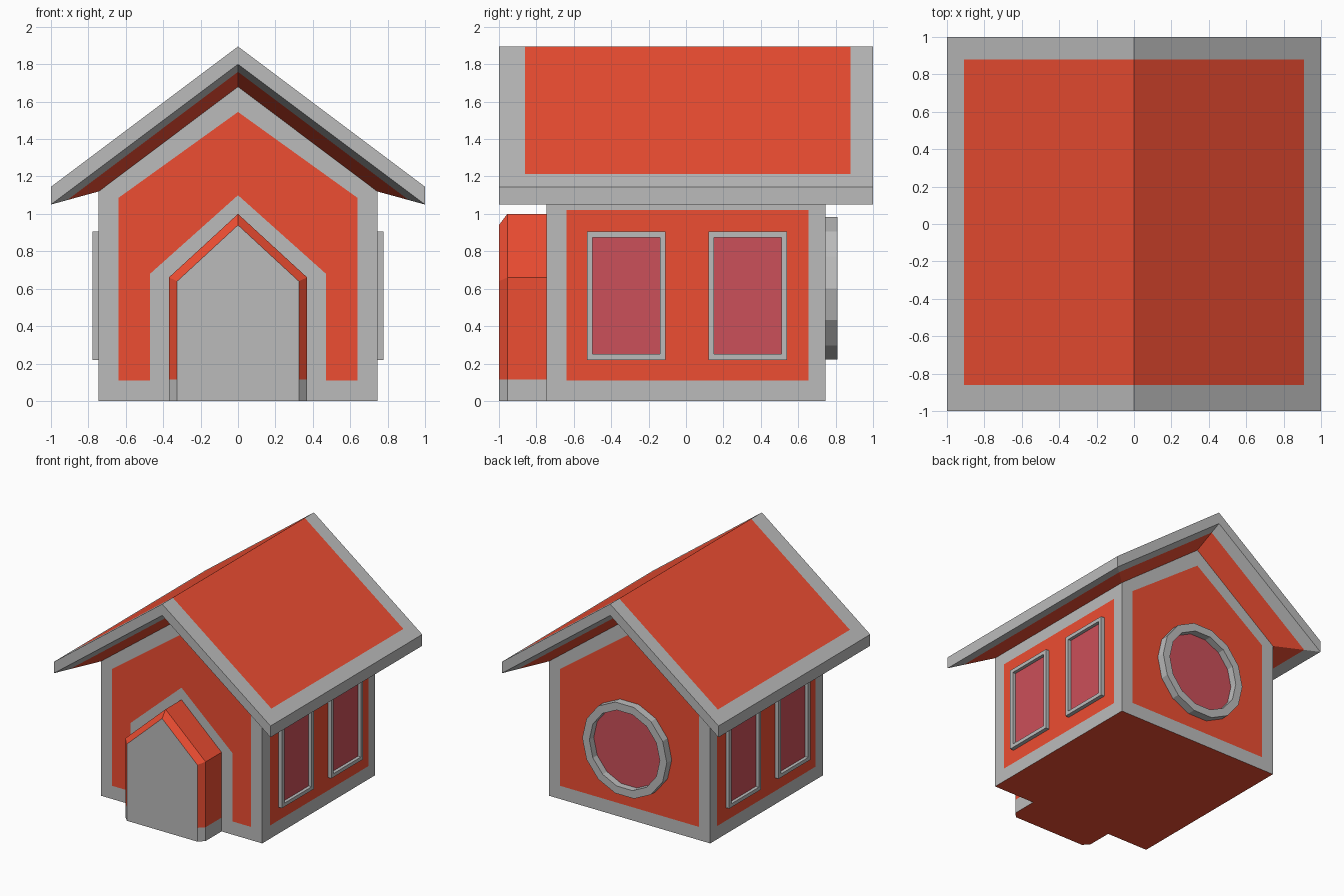
import bpy, bmesh, math
from mathutils import Vector

if "Cube" in bpy.data.objects:
    bpy.data.objects.remove(bpy.data.objects["Cube"])


def material(name, rgb):
    m = bpy.data.materials.new(name)
    m.diffuse_color = (*rgb, 1)
    m.use_nodes = True
    m.node_tree.nodes["Principled BSDF"].inputs["Base Color"].default_value = m.diffuse_color
    return m


MATS = [material("grey_trim", (0.5, 0.5, 0.5)),
        material("red_paint", (0.85, 0.075, 0.032)),
        material("pink_glass", (0.6, 0.08, 0.1))]
GREY, RED, GLASS = 0, 1, 2


def face(bm, pts, mat, toward):
    """Add a polygon turned toward a direction; skip empty ones."""
    f = bm.faces.new([bm.verts.new(p) for p in pts])
    f.normal_update()
    if f.calc_area() < 1e-6:
        bmesh.ops.delete(bm, geom=[f], context='FACES')
        return
    if f.normal.dot(Vector(toward)) < 0:
        f.normal_flip()
    f.material_index = mat


def border(bm, outer, inner, toward, fill=True):
    """Grey border between two outlines with a red field inside."""
    n = len(outer)
    for i in range(n):
        j = (i + 1) % n
        face(bm, [outer[i], outer[j], inner[j], inner[i]], GREY, toward)
    if fill:
        face(bm, inner, RED, toward)


def finish(bm, name):
    bmesh.ops.remove_doubles(bm, verts=bm.verts, dist=1e-5)
    me = bpy.data.meshes.new(name)
    bm.to_mesh(me)
    bm.free()
    for m in MATS:
        me.materials.append(m)
    ob = bpy.data.objects.new(name, me)
    bpy.context.collection.objects.link(ob)


def gable(w, bottom, shoulder, apex):
    return [(-w, bottom), (w, bottom), (w, shoulder), (0, apex), (-w, shoulder)]


def at_y(profile, y):
    return [(x, y, z) for x, z in profile]


W, EAVE, PEAK = 0.745, 1.12, 1.68

# House walls
bm = bmesh.new()
wall, field = gable(W, 0, EAVE, PEAK), gable(0.64, 0.11, 1.085, 1.545)
border(bm, at_y(wall, W), at_y(field, W), (0, 1, 0))
border(bm, at_y(wall, -W), at_y(field, -W), (0, -1, 0), fill=False)
arch = [(-0.47, 0.11), (-0.47, 0.68), (0, 1.10), (0.47, 0.68), (0.47, 0.11)]
face(bm, at_y(arch, -W), GREY, (0, -1, 0))
face(bm, at_y(arch + field[1:] + field[:1], -W), RED, (0, -1, 0))
for s in (-1, 1):
    border(bm, [(s * W, y, z) for y, z in ((-W, 0), (W, 0), (W, EAVE), (-W, EAVE))],
           [(s * W, y, z) for y, z in ((-0.64, 0.11), (0.655, 0.11), (0.655, 1.02), (-0.64, 1.02))],
           (s, 0, 0))
face(bm, [(-W, -W, 0), (W, -W, 0), (W, W, 0), (-W, W, 0)], RED, (0, 0, -1))
finish(bm, "house_walls")

# Roof: top slopes, edge bands, and underside tapering in to the walls
bm = bmesh.new()
TOP, TIP = 1.895, 1.145
slope = (TOP - TIP)
for s in (-1, 1):
    def on_roof(x, y):
        return (s * x, y, TOP - slope * x)
    border(bm, [on_roof(*p) for p in ((0, -1), (1, -1), (1, 1), (0, 1))],
           [on_roof(*p) for p in ((0, -0.86), (0.91, -0.86), (0.91, 0.88), (0, 0.88))],
           (0, 0, 1))
    face(bm, [(s, -1, TIP), (s, 1, TIP), (s, 1, 1.05), (s, -1, 1.05)], GREY, (s, 0, 0))
    under = [((s, -1, 1.05), (s, 1, 1.05), (s * W, W, EAVE), (s * W, -W, EAVE), (0, 0, -1))]
    for e in (-1, 1):
        face(bm, [(0, e, TOP), (s, e, TIP), (s, e, 1.05), (0, e, 1.80)], GREY, (0, e, 0))
        under.append(((0, e, 1.80), (s, e, 1.05), (s * W, e * W, EAVE), (0, e * W, PEAK),
                      (0, e, -1)))
    for a, b, c, d, toward in under:
        m = Vector(a).lerp(Vector(d), 0.34)
        n = Vector(b).lerp(Vector(c), 0.34)
        face(bm, [a, b, n, m], GREY, toward)
        face(bm, [m, n, c, d], RED, toward)
finish(bm, "roof")

# Entrance porch with bevelled front
bm = bmesh.new()


def porch_loop(w, shoulder, apex, y):
    half = [(w, 0), (w, 0.115), (w, shoulder)]
    return at_y(half + [(0, apex)] + [(-x, z) for x, z in reversed(half)], y)


loops = [porch_loop(0.37, 0.66, 1.0, -W), porch_loop(0.37, 0.66, 1.0, -0.955),
         porch_loop(0.325, 0.64, 0.94, -1.0)]
for a, b in zip(loops, loops[1:]):
    for i in range(6):
        quad = [a[i], a[i + 1], b[i + 1], b[i]]
        mid = sum((Vector(p) for p in quad), Vector()) / 4
        face(bm, quad, GREY if i in (0, 5) else RED, (mid.x, 0, mid.z - 0.3 if 0 < i < 5 else 0))
    face(bm, [a[0], a[6], b[6], b[0]], RED, (0, 0, -1))
face(bm, loops[2], GREY, (0, -1, 0))
finish(bm, "entrance_porch")


def window(name, outer, inner, place, depths, glass_depth, toward):
    """Raised frame around a recessed pane; place maps (u, v, depth) to 3D."""
    bm = bmesh.new()
    back, front = depths
    rings = [[bm.verts.new(place(u, v, d)) for u, v in pts]
             for pts, d in ((outer, back), (outer, front), (inner, front), (inner, back))]
    n = len(outer)
    for k in range(4):
        a, b = rings[k], rings[(k + 1) % 4]
        for i in range(n):
            j = (i + 1) % n
            bm.faces.new([a[i], a[j], b[j], b[i]])
    bmesh.ops.recalc_face_normals(bm, faces=bm.faces)
    finish(bm, name + "_frame")
    bm = bmesh.new()
    face(bm, [place(u, v, glass_depth) for u, v in inner], GLASS, toward)
    finish(bm, name + "_glass")


def rect(y0, y1, z0, z1):
    return [(y0, z0), (y1, z0), (y1, z1), (y0, z1)]


# Side windows
for s, side in ((-1, "left"), (1, "right")):
    for y0, y1, end in ((-0.53, -0.11, "front"), (0.12, 0.54, "back")):
        window(f"{side}_{end}_window", rect(y0, y1, 0.22, 0.905),
               rect(y0 + 0.03, y1 - 0.03, 0.25, 0.875),
               lambda u, v, d: (s * d, u, v), (0.742, 0.777), 0.75, (s, 0, 0))

# Round back window
N = 14


def ring(r):
    return [(r * math.sin(math.tau * (i + 0.5) / N), 0.602 + r * math.cos(math.tau * (i + 0.5) / N))
            for i in range(N)]


window("round_window", ring(0.39), ring(0.325), lambda u, v, d: (u, d, v),
       (0.74, 0.81), 0.752, (0, 1, 0))
